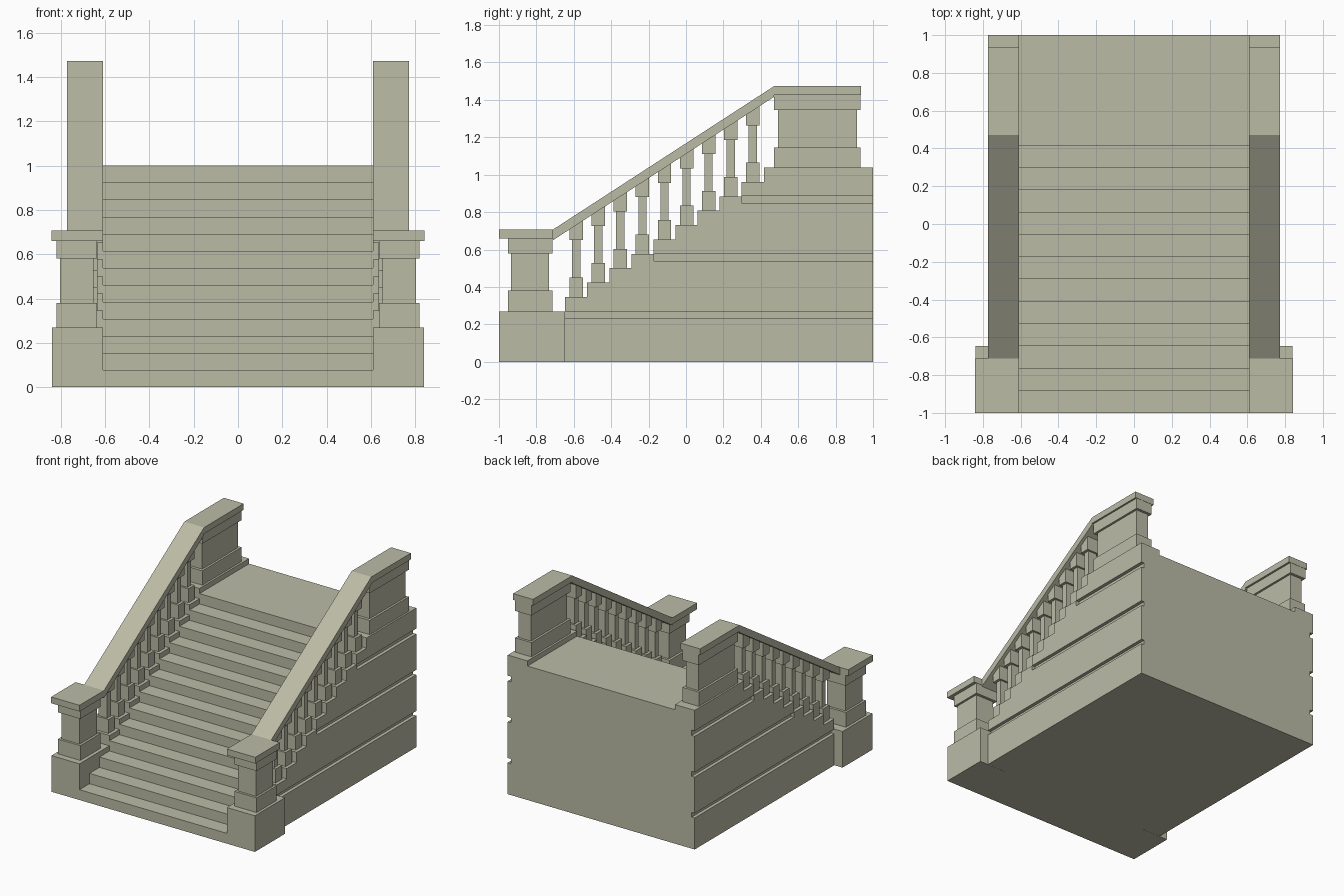
import bpy, bmesh

if "Cube" in bpy.data.objects:
    bpy.data.objects.remove(bpy.data.objects["Cube"])

N = 13
RISE, RUN = 1 / N, 0.118
XI, XO = 0.609, 0.772          # side wall inner / outer faces
XC = (XI + XO) / 2

# Weathered olive-grey stone
stone = bpy.data.materials.new("stone")
stone.diffuse_color = (0.495, 0.50, 0.38, 1)
stone.use_nodes = True
stone.node_tree.nodes["Principled BSDF"].inputs["Base Color"].default_value = stone.diffuse_color


def extrude(name, pts, x0, x1, mirror=True):
    """Extrude a (y, z) outline from x0 to x1, optionally mirrored in x."""
    bm = bmesh.new()
    face = bm.faces.new([bm.verts.new((x0, y, z)) for y, z in pts])
    ext = bmesh.ops.extrude_face_region(bm, geom=[face])
    verts = [v for v in ext["geom"] if isinstance(v, bmesh.types.BMVert)]
    bmesh.ops.translate(bm, vec=(x1 - x0, 0, 0), verts=verts)
    bmesh.ops.recalc_face_normals(bm, faces=bm.faces)
    me = bpy.data.meshes.new(name)
    bm.to_mesh(me)
    bm.free()
    me.materials.append(stone)
    ob = bpy.data.objects.new(name, me)
    bpy.context.collection.objects.link(ob)
    if mirror:
        ob.modifiers.new("mirror", 'MIRROR').use_mirror_merge = False
    return ob


def box(name, x0, x1, y0, y1, z0, z1):
    return extrude(name, [(y0, z0), (y1, z0), (y1, z1), (y0, z1)], x0, x1)


def stepped(first, last, lift):
    """Stair outline points for steps first..last, raised by lift."""
    pts = []
    for k in range(first, last + 1):
        y0 = -1 + k * RUN
        y1 = 1 if k == last else y0 + RUN
        z = (k + 1) * RISE + lift
        pts += [(y0, z), (y1, z)]
    return pts


# Flight of steps with landing
extrude("steps", [(1, 0), (-1, 0)] + stepped(0, N - 1, 0), -XI, XI, mirror=False)

# Stepped side walls with three recessed joints
LIFT = RISE / 2
wall = extrude("side_wall", [(1, 0), (-1 + 3 * RUN, 0)] + stepped(3, N - 1, LIFT), XI, XO)
for y0, z0, z1 in [(-0.70, 0.235, 0.27), (-0.172, 0.54, 0.577), (0.30, 0.845, 0.885)]:
    cutter = box("joint_cutter", XO - 0.025, XO + 0.1, y0, 1.1, z0, z1)
    cutter.modifiers.clear()
    cutter.hide_render = True
    cutter.hide_set(True)
    cut = wall.modifiers.new("joint", 'BOOLEAN')
    cut.operation, cut.solver, cut.object = 'DIFFERENCE', 'EXACT', cutter
    wall.modifiers.move(len(wall.modifiers) - 1, 0)

# Lower newel pedestals
box("lower_newel_base", XI, 0.840, -1, -0.647, 0, 0.27)
box("lower_newel_plinth", 0.636, 0.820, -0.952, -0.715, 0.27, 0.38)
box("lower_newel_die", 0.653, 0.804, -0.935, -0.733, 0.38, 0.58)
box("lower_newel_collar", 0.636, 0.820, -0.952, -0.713, 0.58, 0.66)
box("lower_newel_cap", XI, 0.843, -1, -0.711, 0.66, 0.707)

# Upper newel pedestals
TOP = 1 + LIFT
box("upper_newel_plinth", 0.624, 0.759, 0.47, 0.932, TOP, 1.145)
box("upper_newel_die", 0.640, 0.743, 0.492, 0.914, 1.145, 1.347)
box("upper_newel_collar", 0.624, 0.759, 0.47, 0.934, 1.347, 1.426)
box("upper_newel_cap", XI, XO, 0.47, 0.936, 1.426, 1.473)

# Sloping handrail between the caps
Y0, Y1, ZB0, ZB1 = -0.711, 0.47, 0.65, 1.416
extrude("handrail", [(Y0, ZB0), (Y1, ZB1), (Y1, 1.473), (Y0, 0.707)], XI, XO)


def rail_under(y):
    return ZB0 + (y - Y0) * (ZB1 - ZB0) / (Y1 - Y0)


# Balusters: foot block, shaft and head block cut to the rail slope
for i in range(9):
    y = -1 + (3.5 + i) * RUN
    z = (4 + i) * RISE + LIFT
    head = rail_under(y) - 0.08
    a, b = y - 0.036, y + 0.036
    box("baluster_foot", XC - 0.057, XC + 0.057, a, b, z, z + 0.104)
    box("baluster_shaft", XC - 0.037, XC + 0.037, y - 0.022, y + 0.022, z + 0.104, head)
    extrude("baluster_head", [(a, head), (b, head), (b, rail_under(b)), (a, rail_under(a))],
            XC - 0.057, XC + 0.057)
